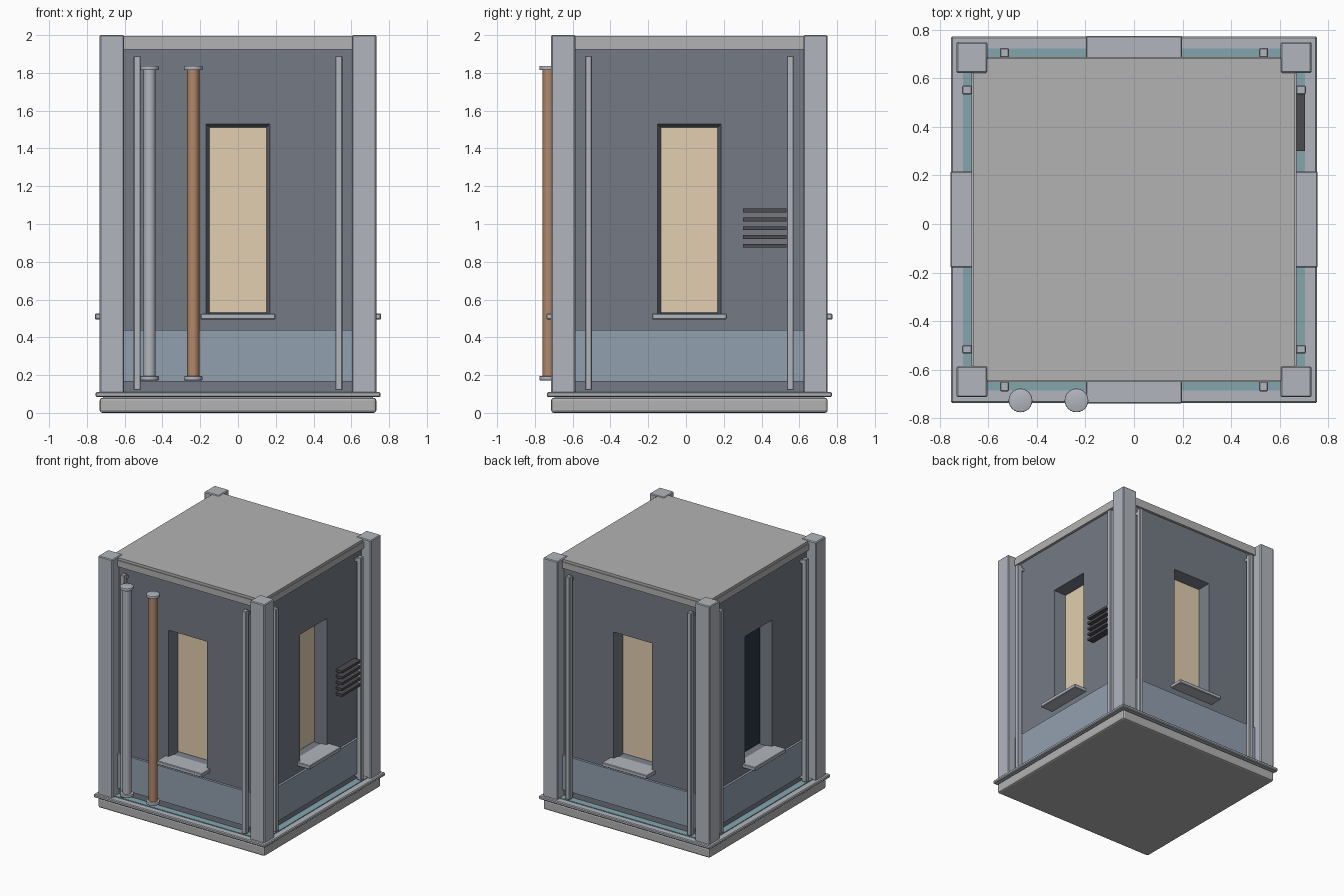
import bpy, bmesh, math
from mathutils import Matrix, Vector

if "Cube" in bpy.data.objects:
    bpy.data.objects.remove(bpy.data.objects["Cube"])

CY = 0.018  # body centre in y (pipes push the overall bounds forward)


def material(name, rgb):
    m = bpy.data.materials.new(name)
    m.diffuse_color = (*[(c / 255) ** 2.2 for c in rgb], 1)
    m.use_nodes = True
    m.node_tree.nodes["Principled BSDF"].inputs["Base Color"].default_value = m.diffuse_color
    return m


WALL = material("wall_grey", (116, 121, 131))
TRIM = material("trim_grey", (176, 181, 188))
PANEL = material("panel_blue", (145, 159, 174))
ROOF = material("roof_grey", (177, 177, 177))
STRIP = material("strip_teal", (130, 165, 172))
LIT = material("lit_glass", (224, 206, 174))
DARK = material("dark_glass", (45, 58, 70))
VENT = material("vent_dark", (78, 76, 79))
COPPER = material("copper", (178, 134, 105))
SIDES = ["front", "right", "back", "left"]


def finish(name, bm, mat, k=0):
    """Turn a bmesh into an object, rotated k quarter turns about the body centre."""
    bm.transform(Matrix.Translation((0, CY, 0)) @ Matrix.Rotation(k * math.pi / 2, 4, 'Z'))
    bmesh.ops.recalc_face_normals(bm, faces=bm.faces)
    me = bpy.data.meshes.new(name)
    bm.to_mesh(me)
    bm.free()
    if mat:
        me.materials.append(mat)
    ob = bpy.data.objects.new(name, me)
    bpy.context.collection.objects.link(ob)
    return ob


def box(name, lo, hi, mat, bevel=0.0, k=0, segments=1):
    bm = bmesh.new()
    bmesh.ops.create_cube(bm, size=1)
    lo, hi = Vector(lo), Vector(hi)
    for v in bm.verts:
        v.co = [(a + b) / 2 + c * (b - a) for a, b, c in zip(lo, hi, v.co)]
    if bevel:
        bmesh.ops.bevel(bm, geom=bm.edges[:], offset=bevel, segments=segments,
                        profile=0.5, affect='EDGES')
    return finish(name, bm, mat, k)


def cylinder(name, x, y, r, z0, z1, mat, bevel=0.0):
    bm = bmesh.new()
    bmesh.ops.create_cone(bm, cap_ends=True, segments=24, radius1=r, radius2=r, depth=z1 - z0,
                          matrix=Matrix.Translation((x, y - CY, (z0 + z1) / 2)))
    if bevel:
        rims = [e for e in bm.edges if abs(e.verts[0].co.z - e.verts[1].co.z) < 1e-5]
        bmesh.ops.bevel(bm, geom=rims, offset=bevel, segments=2, profile=0.5, affect='EDGES')
    ob = finish(name, bm, mat)
    bpy.context.view_layer.objects.active = ob
    ob.select_set(True)
    bpy.ops.object.shade_smooth_by_angle(angle=math.radians(40))
    ob.select_set(False)


# Base, ledge and roof
box("plinth", (-.732, -.732, 0), (.732, .732, .08), ROOF, .014, segments=2)
box("plinth_joint", (-.715, -.715, .07), (.715, .715, .09), ROOF)
box("ledge", (-.755, -.755, .084), (.755, .755, .11), TRIM, .006)
box("floor_strip", (-.705, -.705, .10), (.705, .705, .116), STRIP)
box("cornice", (-.67, -.67, 1.925), (.67, .67, 1.975), ROOF)
box("roof", (-.664, -.664, 1.96), (.664, .664, 1.995), ROOF)

# Wall block with four tapered window recesses
walls = box("walls", (-.65, -.65, .10), (.65, .65, 1.94), WALL)
for k, side in enumerate(SIDES):
    cut = box("window_cutter", (-.17, -.66, .51), (.17, -.55, 1.53), None, k=k)
    turn = Matrix.Translation((0, CY, 0)) @ Matrix.Rotation(k * math.pi / 2, 4, 'Z')
    for v in cut.data.vertices:
        p = turn.inverted() @ v.co
        if p.y > -.6:
            p.x *= .15 / .17
            p.z += .02 if p.z < 1 else -.02
        v.co = turn @ p
    cut.hide_render = True
    mod = walls.modifiers.new("recess", 'BOOLEAN')
    mod.operation, mod.solver, mod.object = 'DIFFERENCE', 'EXACT', cut
    bpy.context.view_layer.objects.active = walls
    bpy.ops.object.modifier_apply(modifier=mod.name)
    bpy.data.objects.remove(cut)

# Parts repeated on each side
for k, side in enumerate(SIDES):
    box(side + "_column", (.604, -.732, .10), (.732, -.604, 2.0), TRIM, .006, k)
    box(side + "_window_pane", (-.15, -.556, .535), (.15, -.545, 1.51),
        DARK if side == "left" else LIT, k=k)
    box(side + "_window_sill", (-.198, -.757, .495), (.198, -.60, .525), TRIM, .004, k)
    box(side + "_lower_panel", (-.61, -.668, .165), (.61, -.64, .44), PANEL, k=k)
    for s, label in ((-1, "a"), (1, "b")):
        box(f"{side}_rod_{label}", (s * .534 - .018, -.708, .12), (s * .534 + .018, -.668, 1.89),
            TRIM, .004, k)
        for n, z in enumerate((.15, 1.86)):  # hidden brackets tying the rod to the wall
            box(f"{side}_rod_{label}_bracket_{n}", (s * .534 - .012, -.68, z - .012),
                (s * .534 + .012, -.645, z + .012), TRIM, k=k)

# Vent slats on the right wall
for i in range(5):
    z = .885 + i * .0465
    box(f"vent_slat_{i}", (.283, -.705, z - .01), (.515, -.645, z + .01), VENT, k=1)

# Front pipes with end flanges
for name, x, mat in (("grey_pipe", -.468, TRIM), ("copper_pipe", -.237, COPPER)):
    cylinder(name, x, -.727, .032, .175, 1.83, mat)
    cylinder(name + "_bottom_flange", x, -.727, .049, .172, .195, TRIM, .004)
    cylinder(name + "_top_flange", x, -.727, .049, 1.814, 1.837, TRIM, .004)
